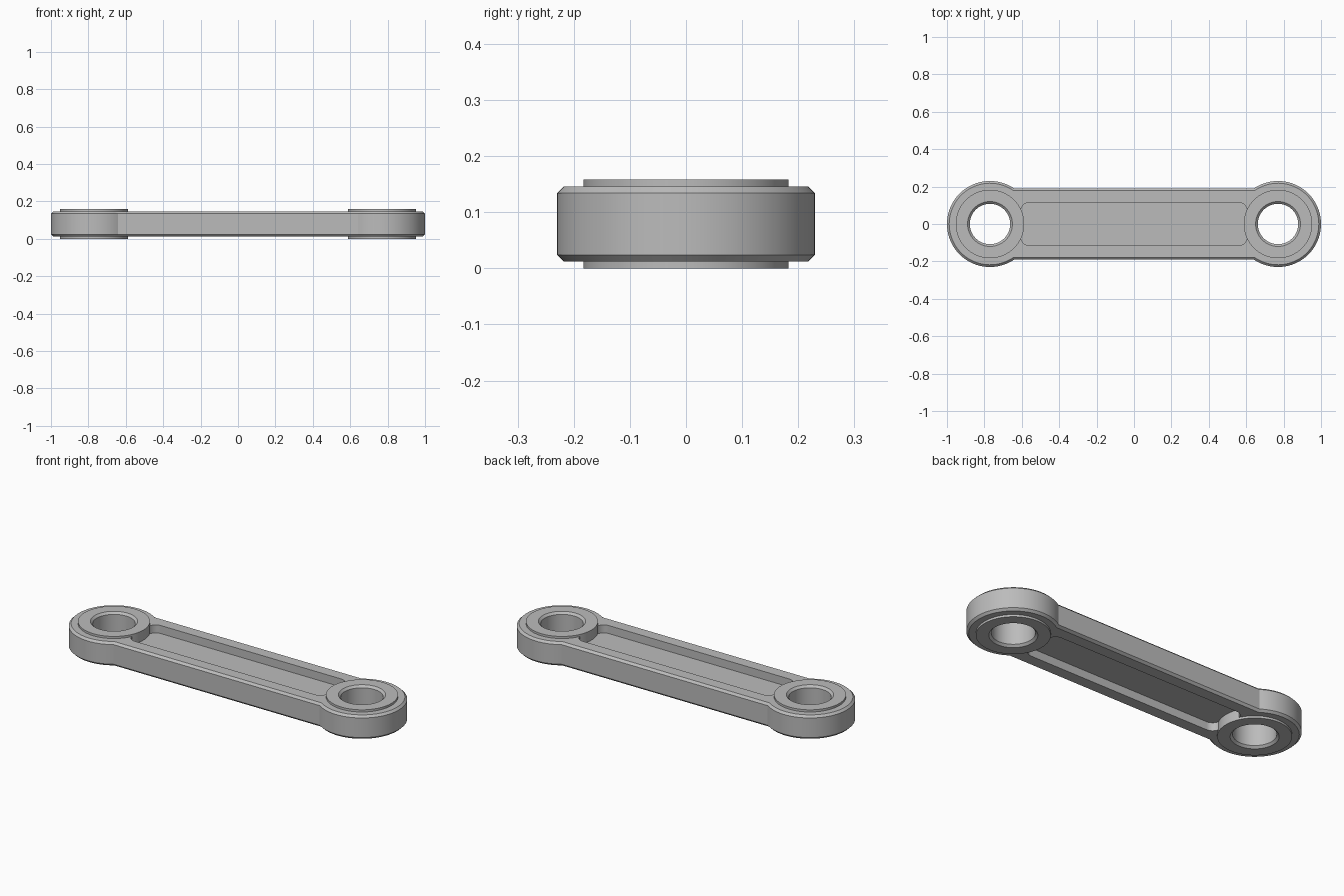
import bpy, bmesh, math

if "Cube" in bpy.data.objects:
    bpy.data.objects.remove(bpy.data.objects["Cube"])

EYE_X, EYE_R, BAR_Y = 0.77, 0.23, 0.19
LOW, HIGH, TOP = 0.012, 0.146, 0.158
HOLE_R, BOSS_R, EDGE = 0.108, 0.183, 0.012

steel = bpy.data.materials.new("grey steel")
steel.use_nodes = True
grey = (0.5, 0.5, 0.5, 1)
steel.diffuse_color = grey
steel.node_tree.nodes["Principled BSDF"].inputs["Base Color"].default_value = grey


def arc(cx, cy, r, start, end, steps):
    angles = [start + (end - start) * i / steps for i in range(steps + 1)]
    return [(cx + r * math.cos(a), cy + r * math.sin(a)) for a in angles]


def add_object(name, bm):
    bmesh.ops.recalc_face_normals(bm, faces=bm.faces)
    mesh = bpy.data.meshes.new(name)
    bm.to_mesh(mesh)
    bm.free()
    mesh.materials.append(steel)
    obj = bpy.data.objects.new(name, mesh)
    bpy.context.collection.objects.link(obj)
    return obj


def prism(name, outline, z0, z1):
    bm = bmesh.new()
    face = bm.faces.new([bm.verts.new((x, y, z0)) for x, y in outline])
    side = bmesh.ops.extrude_face_region(bm, geom=[face])
    verts = [g for g in side["geom"] if isinstance(g, bmesh.types.BMVert)]
    bmesh.ops.translate(bm, verts=verts, vec=(0, 0, z1 - z0))
    return add_object(name, bm)


def lathe(name, profile, x, steps=72):
    """Spin a closed (radius, z) profile around a vertical axis."""
    bm = bmesh.new()
    verts = [bm.verts.new((r, 0, z)) for r, z in profile]
    edges = [bm.edges.new((v, verts[i - 1])) for i, v in enumerate(verts)]
    bmesh.ops.spin(bm, geom=verts + edges, cent=(0, 0, 0), axis=(0, 0, 1),
                   angle=math.tau, steps=steps)
    bmesh.ops.remove_doubles(bm, verts=bm.verts, dist=1e-5)
    bmesh.ops.translate(bm, verts=bm.verts, vec=(x, 0, 0))
    return add_object(name, bm)


def select(obj):
    bpy.ops.object.select_all(action="DESELECT")
    obj.select_set(True)
    bpy.context.view_layer.objects.active = obj


def smooth(obj):
    select(obj)
    bpy.ops.object.shade_smooth_by_angle(angle=math.radians(25))


# Link body: straight bar running into two round eyes
sweep = math.pi - math.asin(BAR_Y / EYE_R)
outline = (arc(EYE_X, 0, EYE_R, -sweep, sweep, 56)
           + arc(-EYE_X, 0, EYE_R, math.pi - sweep, math.pi + sweep, 56))
body = prism("link_body", outline, LOW, HIGH)
bevel = body.modifiers.new("edge chamfer", "BEVEL")
bevel.width = EDGE
bevel.segments = 1
bevel.limit_method = "ANGLE"
bevel.angle_limit = math.radians(60)

# Cutters: rounded pockets on both faces and a bore in each eye
PX, PY, PR, DEPTH = 0.605, 0.115, 0.045, 0.045
pocket = []
for i, (sx, sy) in enumerate([(1, 1), (-1, 1), (-1, -1), (1, -1)]):
    start = i * math.pi / 2
    pocket += arc(sx * (PX - PR), sy * (PY - PR), PR, start, start + math.pi / 2, 10)
cutters = [prism("pocket_cutter", pocket, HIGH - DEPTH, HIGH + 0.1),
           prism("pocket_cutter", pocket, LOW - 0.1, LOW + DEPTH)]
for s in (-1, 1):
    circle = arc(s * EYE_X, 0, 0.15, 0, math.tau, 72)[:-1]
    cutters.append(prism("bore_cutter", circle, -0.1, TOP + 0.1))

for cutter in cutters:
    cutter.hide_render = True
    cut = body.modifiers.new("cut", "BOOLEAN")
    cut.operation = "DIFFERENCE"
    cut.solver = "EXACT"
    cut.object = cutter
select(body)
for name in [m.name for m in body.modifiers]:
    bpy.ops.object.modifier_apply(modifier=name)
for cutter in cutters:
    bpy.data.objects.remove(cutter)
smooth(body)

# Raised eye rings with a chamfered hole
ring = [(HOLE_R, EDGE), (HOLE_R + EDGE, 0), (BOSS_R, 0),
        (BOSS_R, TOP), (HOLE_R + EDGE, TOP), (HOLE_R, TOP - EDGE)]
for label, s in (("right", -1), ("left", 1)):
    smooth(lathe(label + "_eye_ring", ring, s * EYE_X))
